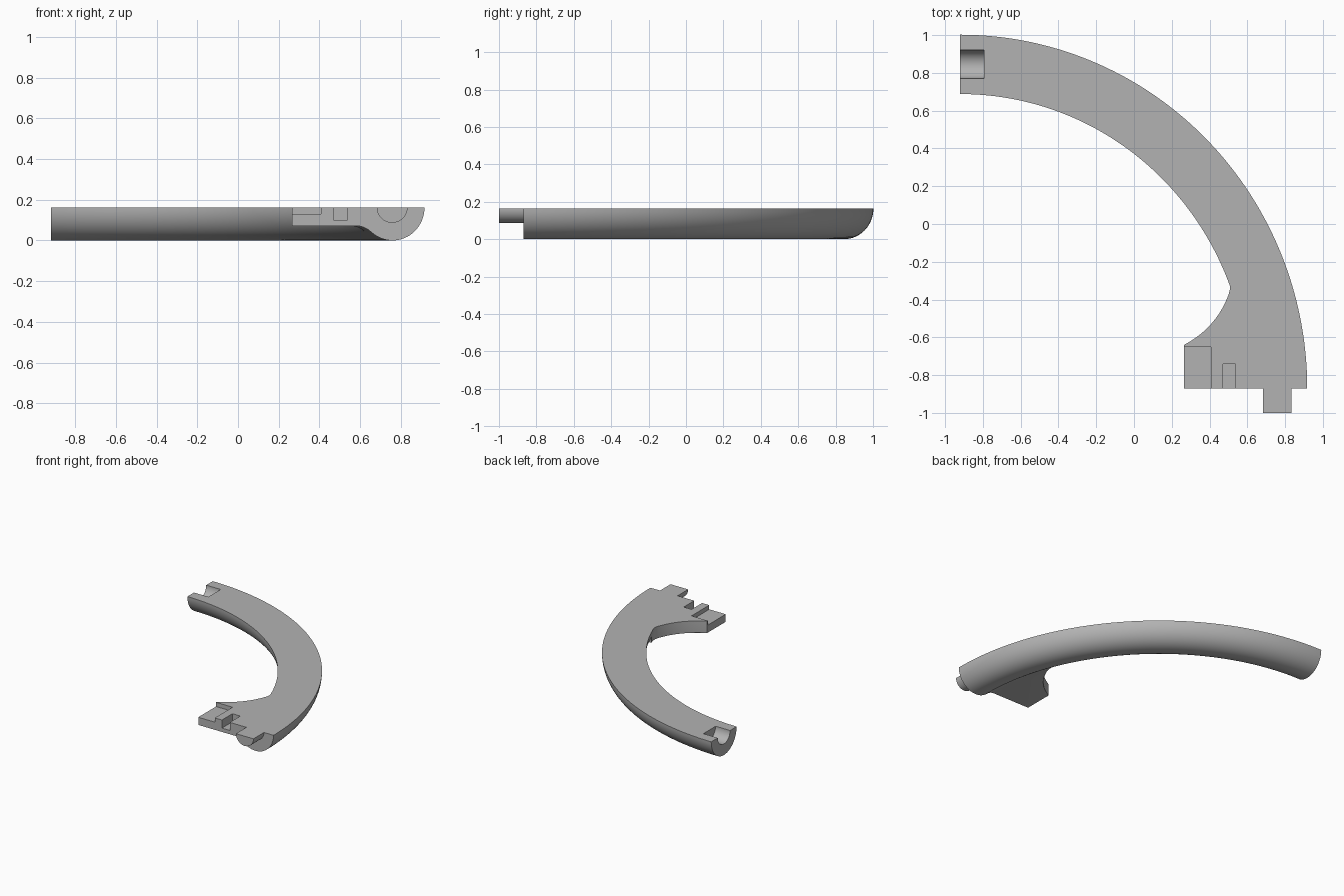
import bpy, bmesh, math
from mathutils import Vector

if "Cube" in bpy.data.objects:
    bpy.data.objects.remove(bpy.data.objects["Cube"], do_unlink=True)

H = 0.163                  # height of the flat top
CX, CY = -0.92, -0.87      # centre of the quarter ring
AX, AY, R = 1.68, 1.715, 0.157
FRONT = CY

grey = bpy.data.materials.new("plain grey")
grey.use_nodes = True
colour = (0.45, 0.45, 0.45, 1)
grey.diffuse_color = colour
grey.node_tree.nodes["Principled BSDF"].inputs["Base Color"].default_value = colour


def finish(name, bm):
    bmesh.ops.recalc_face_normals(bm, faces=bm.faces)
    mesh = bpy.data.meshes.new(name)
    bm.to_mesh(mesh)
    bm.free()
    mesh.materials.append(grey)
    obj = bpy.data.objects.new(name, mesh)
    bpy.context.collection.objects.link(obj)
    return obj


def loft(name, rings):
    """Skin closed rings of points and cap both ends."""
    bm = bmesh.new()
    loops = [[bm.verts.new(p) for p in ring] for ring in rings]
    n = len(loops[0])
    for a, b in zip(loops, loops[1:]):
        for i in range(n):
            j = (i + 1) % n
            bm.faces.new((a[i], a[j], b[j], b[i]))
    bm.faces.new(loops[0])
    bm.faces.new(loops[-1])
    return finish(name, bm)


def sweep(name, section, end, steps):
    """Sweep section(t), made of (offset, z) points, round the arc."""
    rings = []
    for k in range(steps + 1):
        a = end * k / steps
        rings.append([(CX + (AX + o) * math.cos(a), CY + (AY + o) * math.sin(a), z)
                      for o, z in section(k / steps)])
    return loft(name, rings)


def box(name, x0, x1, y0, y1, z0, z1):
    return loft(name, [[(x0, y0, z), (x1, y0, z), (x1, y1, z), (x0, y1, z)]
                       for z in (z0, z1)])


def half_round(r, top, n=32):
    """Half disc hanging below the top, as (offset, z) points."""
    pts = [(r * math.cos(math.pi * i / n), H - r * math.sin(math.pi * i / n))
           for i in range(n + 1)]
    return pts + ([(-r, top), (r, top)] if top > H else [])


def combine(body, other, operation):
    mod = body.modifiers.new("join", 'BOOLEAN')
    mod.operation, mod.solver, mod.object = operation, 'EXACT', other
    graph = bpy.context.evaluated_depsgraph_get()
    mesh = bpy.data.meshes.new_from_object(body.evaluated_get(graph))
    body.modifiers.clear()
    body.data = mesh
    bpy.data.objects.remove(other, do_unlink=True)


# Half-round curved arm
arm_section = [(o, z * H / R + H * (1 - H / R)) for o, z in half_round(R, H)]
arm = sweep("curved_arm", lambda t: arm_section, math.pi / 2, 96)


# Side flange: concave outline with a rounded lower rim
def bezier(a, b, c, n):
    a, b, c = Vector(a), Vector(b), Vector(c)
    return [a * (1 - t) ** 2 + b * 2 * t * (1 - t) + c * t * t
            for t in [i / n for i in range(n + 1)]]


curve = bezier((0.265, -0.64), (0.435, -0.55), (0.5, -0.375), 16)
curve += bezier((0.5, -0.375), (0.52, -0.32), (0.495, -0.28), 6)[1:]
outline = [(0.265, FRONT)] + [tuple(p) for p in curve] + [(0.68, -0.28), (0.72, FRONT)]
bm = bmesh.new()
low = [bm.verts.new((x, y, 0.07)) for x, y in outline]
high = [bm.verts.new((x, y, H)) for x, y in outline]
bm.faces.new(low)
bm.faces.new(high)
count = len(outline)
for i in range(count):
    j = (i + 1) % count
    bm.faces.new((low[i], low[j], high[j], high[i]))
rim = [bm.edges.get((low[i], low[i + 1])) for i in range(18)]
bmesh.ops.recalc_face_normals(bm, faces=bm.faces)
bmesh.ops.bevel(bm, geom=rim, offset=0.05, offset_type='OFFSET', segments=6,
                profile=0.5, affect='EDGES', clamp_overlap=True)
flange = finish("flange", bm)


# Fillet that blends the flange into the arm, fading out at its far end
def fillet_section(t):
    k = min(1, (1 - t) * 4 + 0.1)
    pts = [(-0.2, 0.1), (-0.2, 0.07), (-0.16, 0.07), (-0.14, 0.064), (-0.12, 0.053),
           (-0.095, 0.034), (-0.07, 0.018), (-0.02, 0.03), (-0.02, 0.1)]
    return [(-0.05 + (o + 0.05) * k, 0.09 + (z - 0.09) * k) for o, z in pts]


fillet = sweep("fillet", fillet_section, 0.26, 16)

# Half-round peg on the front end
peg = loft("peg", [[(0.758 + o, y, z) for o, z in half_round(0.076, H)]
                   for y in (-1.0, FRONT + 0.03)])

for part in (flange, fillet, peg):
    combine(arm, part, 'UNION')

# Socket at the far end, then the step and the slot in the flange
socket = loft("socket_cutter", [[(x, 0.845 + o, z) for o, z in half_round(0.076, H + 0.1)]
                                for x in (-1.0, -0.795)])
step = box("step_cutter", 0.2, 0.408, -0.95, -0.65, 0.13, 0.3)
slot = box("slot_cutter", 0.47, 0.538, -0.95, -0.74, 0.1, 0.3)
for cutter in (socket, step, slot):
    combine(arm, cutter, 'DIFFERENCE')

# Smooth the rounded faces, keep the edges crisp
bpy.ops.object.select_all(action='DESELECT')
arm.select_set(True)
bpy.context.view_layer.objects.active = arm
bpy.ops.object.shade_smooth_by_angle(angle=math.radians(30))
